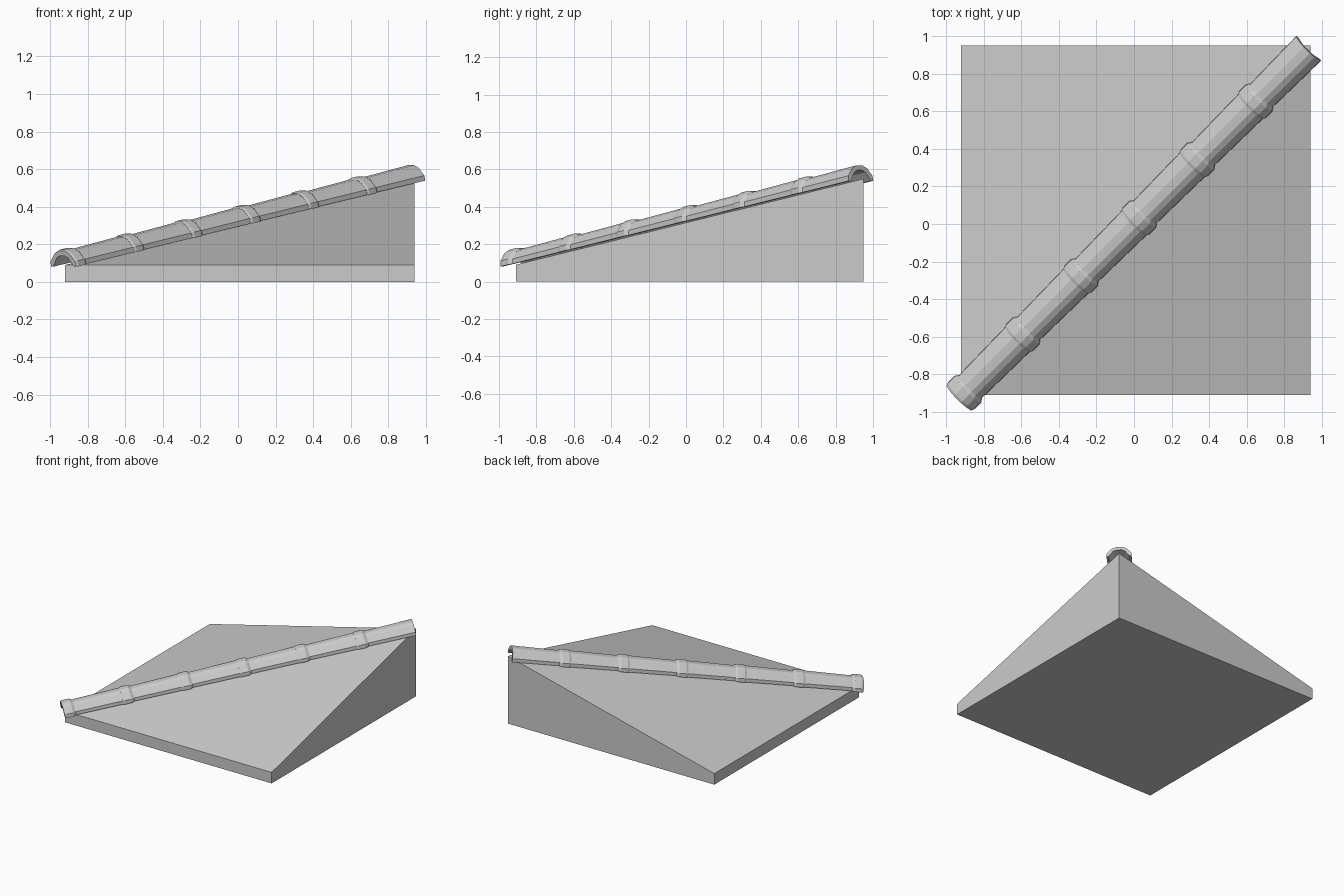
import bpy, bmesh, math
from mathutils import Matrix, Vector

cube = bpy.data.objects.get("Cube")
if cube:
    bpy.data.objects.remove(cube, do_unlink=True)


def make_material(name, value):
    mat = bpy.data.materials.new(name)
    mat.use_nodes = True
    colour = (value, value, value, 1)
    mat.diffuse_color = colour
    mat.node_tree.nodes["Principled BSDF"].inputs["Base Color"].default_value = colour
    return mat


def finish_mesh(bm, name, mat):
    bmesh.ops.recalc_face_normals(bm, faces=bm.faces)
    mesh = bpy.data.meshes.new(name)
    bm.to_mesh(mesh)
    bm.free()
    mesh.materials.append(mat)
    return mesh


def add_object(name, mesh, matrix=Matrix()):
    obj = bpy.data.objects.new(name, mesh)
    obj.matrix_world = matrix
    bpy.context.collection.objects.link(obj)


grey = make_material("light_grey", 0.6)

# Roof base: a slab whose back left corner is raised, folded along the diagonal
LOW, HIGH = 0.09, 0.55
bm = bmesh.new()
for x in (-0.92, 0.94):
    for y in (-0.91, 0.95):
        top = HIGH if x > 0 and y > 0 else LOW
        bm.verts.new((x, y, 0))
        bm.verts.new((x, y, top))
bmesh.ops.convex_hull(bm, input=bm.verts)
bmesh.ops.dissolve_limit(bm, angle_limit=0.01, verts=bm.verts, edges=bm.edges)
add_object("roof_base", finish_mesh(bm, "roof_base", grey))

# Ridge tile: an arched shell with a raised collar at its lower end
COUNT = 6
start, end = Vector((-0.93, -0.925, 0.088)), Vector((0.93, 0.935, 0.546))
pitch = (end - start).length / COUNT
outer = [(0.1, -0.008), (0.098, 0.022), (0.06, 0.066), (0.026, 0.082)]
inner = [(0.018, 0.054), (0.046, 0.042), (0.082, -0.008)]
section = (outer + [(-w, v) for w, v in reversed(outer)]
           + [(-w, v) for w, v in reversed(inner)] + inner)
stations = [(0, 0.94), (0.014, 1), (0.065, 1), (0.085, 0.86)]


def tile_mesh(name, length):
    bm = bmesh.new()
    rings = []
    for s, scale in stations + [(length, 0.93)]:
        rings.append([bm.verts.new((w * scale, s, v * scale)) for w, v in section])
    n = len(section)
    for a, b in zip(rings, rings[1:]):
        for i in range(n):
            j = (i + 1) % n
            bm.faces.new((a[i], a[j], b[j], b[i]))
    # End caps, split into strips that follow the arch
    for ring in (rings[0], rings[-1]):
        half = len(outer)
        right = ring[:half]
        left = ring[half:2 * half]
        in_left = ring[2 * half:2 * half + len(inner)]
        in_right = ring[-len(inner):]
        bm.faces.new((right[0], right[1], in_right[1], in_right[2]))
        bm.faces.new((right[1], right[2], in_right[1]))
        bm.faces.new((right[2], right[3], in_right[0], in_right[1]))
        bm.faces.new((right[3], left[0], in_left[2], in_right[0]))
        bm.faces.new((left[0], left[1], in_left[1], in_left[2]))
        bm.faces.new((left[1], left[2], in_left[1]))
        bm.faces.new((left[2], left[3], in_left[0], in_left[1]))
    return finish_mesh(bm, name, grey)


# Frame of the ridge: across, along and up
along = (end - start).normalized()
across = Vector((1, -1, 0)).normalized()
up = across.cross(along)
frame = Matrix((across, along, up)).transposed().to_4x4()

tile = tile_mesh("ridge_tile", pitch + 0.02)
last_tile = tile_mesh("top_ridge_tile", pitch)
for i in range(COUNT):
    place = Matrix.Translation(start + along * pitch * i) @ frame
    last = i == COUNT - 1
    add_object("top_ridge_tile" if last else f"ridge_tile_{i + 1}",
               last_tile if last else tile, place)
